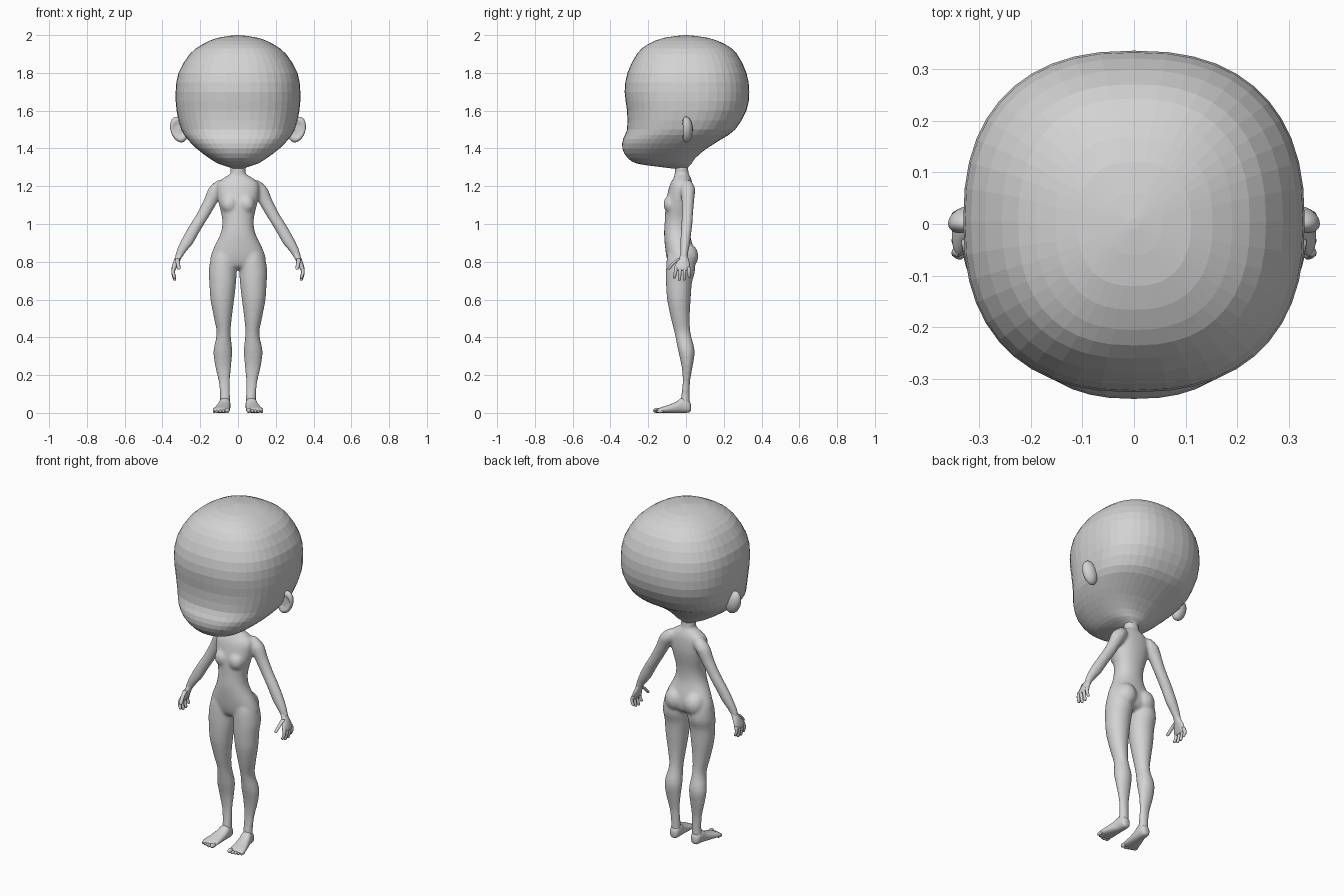
import bpy, bmesh, math
from mathutils import Matrix, Vector

old = bpy.data.objects.get("Cube")
if old:
    bpy.data.objects.remove(old)

GREY = (0.65, 0.65, 0.65, 1)
grey = bpy.data.materials.new("plain_grey")
grey.use_nodes = True
grey.diffuse_color = GREY
bsdf = next(n for n in grey.node_tree.nodes if n.type == 'BSDF_PRINCIPLED')
bsdf.inputs["Base Color"].default_value = GREY
bsdf.inputs["Roughness"].default_value = 0.7


def spline(rows, steps):
    """Smoothly interpolate the rows of a section table."""
    out = []
    for i in range(len(rows) - 1):
        a, b = rows[max(i - 1, 0)], rows[i]
        c, d = rows[i + 1], rows[min(i + 2, len(rows) - 1)]
        for k in range(steps):
            t = k / steps
            out.append([0.5 * (2 * q + (r - p) * t + (2 * p - 5 * q + 4 * r - s) * t * t
                               + (3 * q - p - 3 * r + s) * t ** 3)
                        for p, q, r, s in zip(a, b, c, d)])
    return out + [list(rows[-1])]


def loft(bm, rows, sides=20, steps=3, power=2.0, side=1, along_y=False):
    """Rows are (position, centre x, half width, low, high) of rounded sections."""
    rings = []
    for pos, cx, half, low, high in spline(rows, steps):
        ring = []
        for k in range(sides):
            a = math.tau * k / sides
            c, s = math.cos(a), math.sin(a)
            u = math.copysign(abs(c) ** (2 / power), c) * half
            v = math.copysign(abs(s) ** (2 / power), s) * (high - low) / 2
            x, w = side * (cx + u), (low + high) / 2 + v
            ring.append(bm.verts.new((x, pos, w) if along_y else (x, w, pos)))
        rings.append(ring)
    faces = [bm.faces.new(rings[0]), bm.faces.new(rings[-1])]
    for a, b in zip(rings, rings[1:]):
        for k in range(sides):
            j = (k + 1) % sides
            faces.append(bm.faces.new((a[k], a[j], b[j], b[k])))
    bmesh.ops.recalc_face_normals(bm, faces=faces)


def ball(bm, centre, radii, segments=16):
    m = Matrix.Translation(centre) @ Matrix.Diagonal((*radii, 1))
    return bmesh.ops.create_uvsphere(bm, u_segments=segments, v_segments=segments // 2 + 2,
                                     radius=1, matrix=m)["verts"]


def finish(name, bm, smooth=True, mirror=False):
    mesh = bpy.data.meshes.new(name)
    bm.to_mesh(mesh)
    bm.free()
    for p in mesh.polygons:
        p.use_smooth = smooth
    mesh.materials.append(grey)
    ob = bpy.data.objects.new(name, mesh)
    bpy.context.scene.collection.objects.link(ob)
    if mirror:
        mod = ob.modifiers.new("mirror", 'MIRROR')
        mod.use_mirror_merge = False
    return ob


# Head: large rounded box with a forward chin and faceted surface
bm = bmesh.new()
loft(bm, [(1.295, 0, .03, -.08, .01), (1.305, 0, .06, -.16, .015),
          (1.32, 0, .105, -.26, .03), (1.35, 0, .155, -.31, .05),
          (1.40, 0, .22, -.337, .11), (1.45, 0, .268, -.333, .19),
          (1.5, 0, .30, -.312, .26), (1.6, 0, .325, -.312, .32),
          (1.7, 0, .33, -.325, .335), (1.8, 0, .315, -.31, .32),
          (1.9, 0, .255, -.26, .27), (1.95, 0, .19, -.205, .21),
          (1.985, 0, .11, -.12, .12), (2.0, 0, .01, -.01, .01)],
     sides=44, steps=2, power=2.4)
finish("head", bm, smooth=False)

# Ears: flattened shells leaning outwards, hollowed at the front
bm = bmesh.new()
verts = ball(bm, (0, 0, 0), (.045, .036, .07), 20)
for v in verts:
    r = math.hypot(v.co.x / .045, v.co.z / .07)
    if v.co.y < 0:
        v.co.y *= 0.7 if r > 0.7 else 0.2
bm.transform(Matrix.Translation((.312, 0, 1.5)) @ Matrix.Rotation(math.radians(17), 4, 'Y'))
finish("ears", bm, mirror=True)

# Body: torso, arms and legs blended into one skin
bm = bmesh.new()
loft(bm, [(1.34, 0, .035, -.055, .005), (1.29, 0, .041, -.06, .012),
          (1.265, 0, .042, -.06, .015), (1.245, 0, .075, -.065, .025),
          (1.21, 0, .11, -.085, .035), (1.15, 0, .11, -.10, .038),
          (1.10, 0, .10, -.108, .033), (1.02, 0, .083, -.112, .02),
          (.95, 0, .092, -.116, .02), (.87, 0, .13, -.11, .04),
          (.81, 0, .147, -.10, .045), (.775, 0, .12, -.085, .03),
          (.76, 0, .04, -.06, 0)], sides=32, power=2.2)
for s in (-1, 1):
    ball(bm, (s * .045, -.078, 1.105), (.045, .042, .05))
    ball(bm, (s * .062, .002, .83), (.062, .064, .07))
    # Arm from shoulder to wrist
    loft(bm, [(1.232, .09, .02, -.01, .025), (1.19, .11, .045, -.028, .048),
              (1.13, .14, .04, -.024, .044), (1.06, .178, .037, -.022, .038),
              (1.0, .215, .037, -.025, .034), (.95, .245, .037, -.028, .028),
              (.9, .272, .036, -.03, .022), (.86, .297, .028, -.03, .014),
              (.83, .312, .021, -.03, .01), (.815, .317, .018, -.03, .008)], side=s)
    # Leg from hip to ankle
    loft(bm, [(.87, .072, .05, -.09, .03), (.82, .076, .068, -.102, .045),
              (.75, .081, .074, -.106, .048), (.69, .081, .071, -.106, .032),
              (.6, .083, .063, -.10, .025), (.5, .08, .047, -.08, .02),
              (.42, .076, .037, -.06, .025), (.33, .08, .05, -.042, .046),
              (.25, .079, .043, -.024, .036), (.17, .073, .031, -.017, .022),
              (.1, .069, .027, -.024, .02), (.05, .069, .028, -.03, .02),
              (.02, .069, .02, -.025, .014)], side=s)
body = finish("body", bm)
skin = body.modifiers.new("blend", 'REMESH')
skin.mode = 'VOXEL'
skin.voxel_size = 0.008
skin.use_smooth_shade = True
relax = body.modifiers.new("relax", 'SMOOTH')
relax.factor = 0.5
relax.iterations = 6


def digit(bm, points, radius):
    """Tapering finger through a few points, closed by a rounded tip."""
    rows = [(z, x, radius * (1 - .12 * i), y - radius * (1 - .12 * i), y + radius * (1 - .12 * i))
            for i, (x, y, z) in enumerate(points)]
    x, y, z = points[-1]
    rows.append((z - radius * .6, x, radius * .3, y - radius * .3, y + radius * .3))
    loft(bm, rows, sides=10)


# Hands: flat palm, four curled fingers and a thumb
bm = bmesh.new()
loft(bm, [(.85, .302, .016, -.026, .006), (.82, .317, .018, -.036, .012),
          (.79, .33, .016, -.054, .02), (.765, .339, .013, -.064, .02),
          (.752, .341, .007, -.055, .015)], sides=16)
for i, tip in enumerate((.718, .706, .708, .722)):
    y = -.052 + i * .022
    digit(bm, [(.338, y, .772), (.344, y - .004 + i * .002, .745),
               (.336, y - .009 + i * .004, tip)], .0105)
digit(bm, [(.322, -.035, .818), (.318, -.068, .79), (.313, -.089, .765)], .012)
finish("hands", bm, mirror=True)

# Feet: low wedge with five toes
bm = bmesh.new()
loft(bm, [(.026, .069, .012, .012, .045), (.015, .069, .026, .002, .065),
          (-.02, .071, .031, 0, .08), (-.05, .076, .035, 0, .06),
          (-.09, .083, .041, 0, .043), (-.125, .088, .045, 0, .032),
          (-.15, .09, .042, .002, .022)], sides=20, power=2.4, along_y=True)
for i in range(5):
    r = .0135 if i == 0 else .0095 - i * .0004
    ball(bm, (.057 + i * .0165 + (.003 if i else 0), -.154 + .006 * max(i - 1, 0), r),
         (r * .95, .02, r), 12)
finish("feet", bm, mirror=True)
